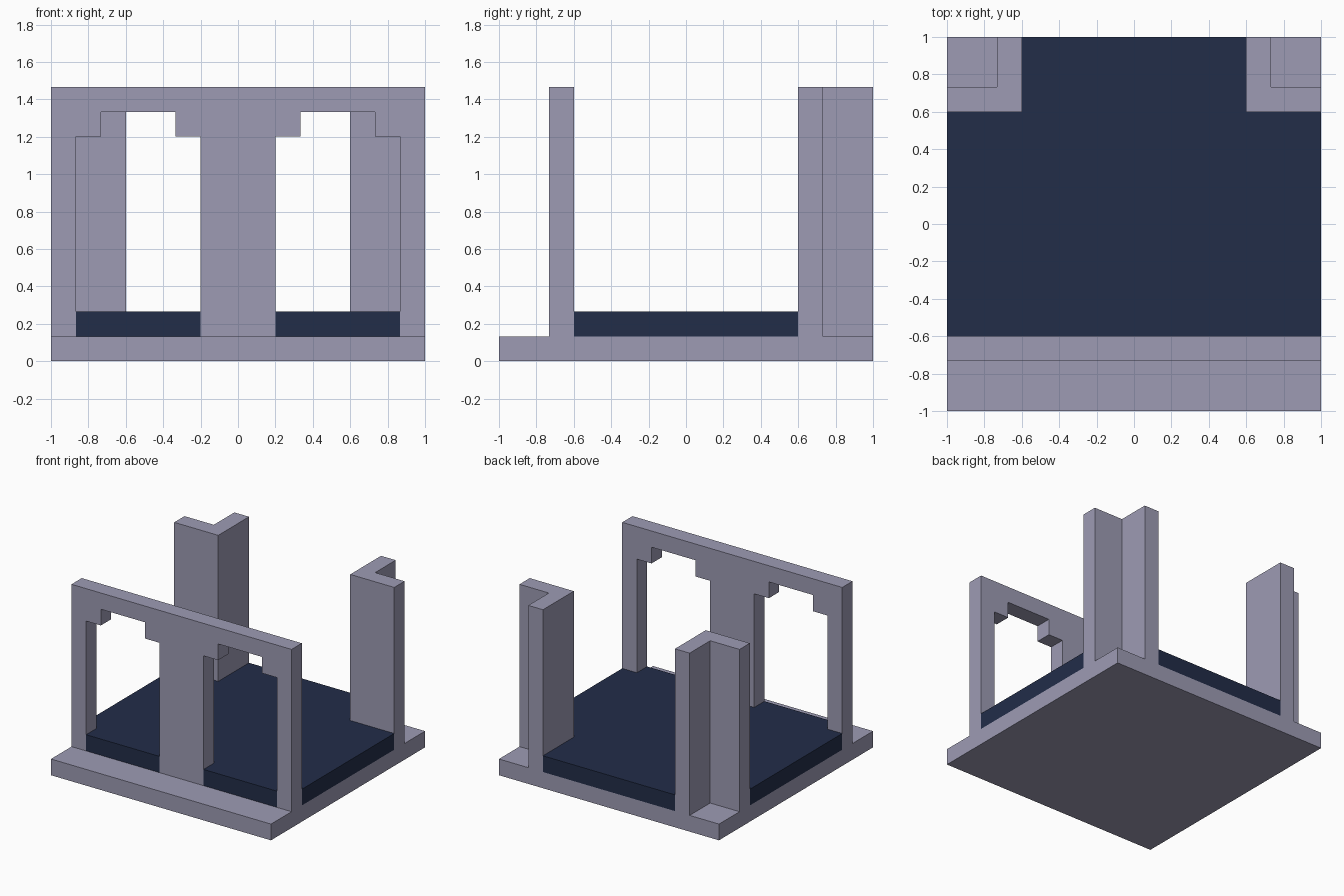
import bpy, bmesh
from mathutils import Vector

cube = bpy.data.objects.get("Cube")
if cube:
    bpy.data.objects.remove(cube, do_unlink=True)

U = 2 / 15  # grid unit; the model is 15 units wide


def material(name, color):
    m = bpy.data.materials.new(name)
    m.use_nodes = True
    m.diffuse_color = (*color, 1)
    bsdf = m.node_tree.nodes["Principled BSDF"]
    bsdf.inputs["Base Color"].default_value = (*color, 1)
    bsdf.inputs["Roughness"].default_value = 0.8
    return m


stone = material("pale_stone", (0.337, 0.330, 0.456))
navy = material("navy_floor", (0.016, 0.026, 0.066))


def prism(name, points, start, end, mat, upright=False):
    """Extrude an outline given in grid units along z, or along y if upright."""
    def place(p, d):
        return Vector((p[0], d, p[1]) if upright else (p[0], p[1], d)) * U
    bm = bmesh.new()
    face = bm.faces.new([bm.verts.new(place(p, start)) for p in points])
    top = bmesh.ops.extrude_face_region(bm, geom=[face])["geom"]
    shift = place((0, 0), end - start)
    bmesh.ops.translate(bm, vec=shift, verts=[g for g in top if isinstance(g, bmesh.types.BMVert)])
    bmesh.ops.recalc_face_normals(bm, faces=bm.faces)
    mesh = bpy.data.meshes.new(name)
    bm.to_mesh(mesh)
    bm.free()
    mesh.materials.append(mat)
    obj = bpy.data.objects.new(name, mesh)
    bpy.context.collection.objects.link(obj)
    return obj


def mirrored(half):
    """Close a right-half outline with its reflection across x = 0."""
    return half + [(-x, v) for x, v in reversed(half)]


# Square base slab
prism("base_slab", mirrored([(7.5, -7.5), (7.5, 7.5)]), 0, 1, stone)

# Floor fitted around the back pillars and into the front openings
floor_half = [(1.5, -4.5), (1.5, -5.5), (6.5, -5.5), (6.5, -4.5),
              (7.5, -4.5), (7.5, 4.5), (4.5, 4.5), (4.5, 7.5)]
prism("floor", mirrored(floor_half), 1, 2, navy)

# Front wall with two step-topped openings and a central post
wall_half = [(1.5, 1), (1.5, 9), (2.5, 9), (2.5, 10), (5.5, 10), (5.5, 9),
             (6.5, 9), (6.5, 1), (7.5, 1), (7.5, 11)]
prism("front_wall", mirrored(wall_half), -5.5, -4.5, stone, upright=True)

# L-shaped back corner pillars, notched at the outer corner
pillar = [(4.5, 4.5), (7.5, 4.5), (7.5, 5.5), (5.5, 5.5), (5.5, 7.5), (4.5, 7.5)]
for side, s in (("left", 1), ("right", -1)):
    prism(f"back_pillar_{side}", [(s * x, y) for x, y in pillar], 1, 11, stone)
